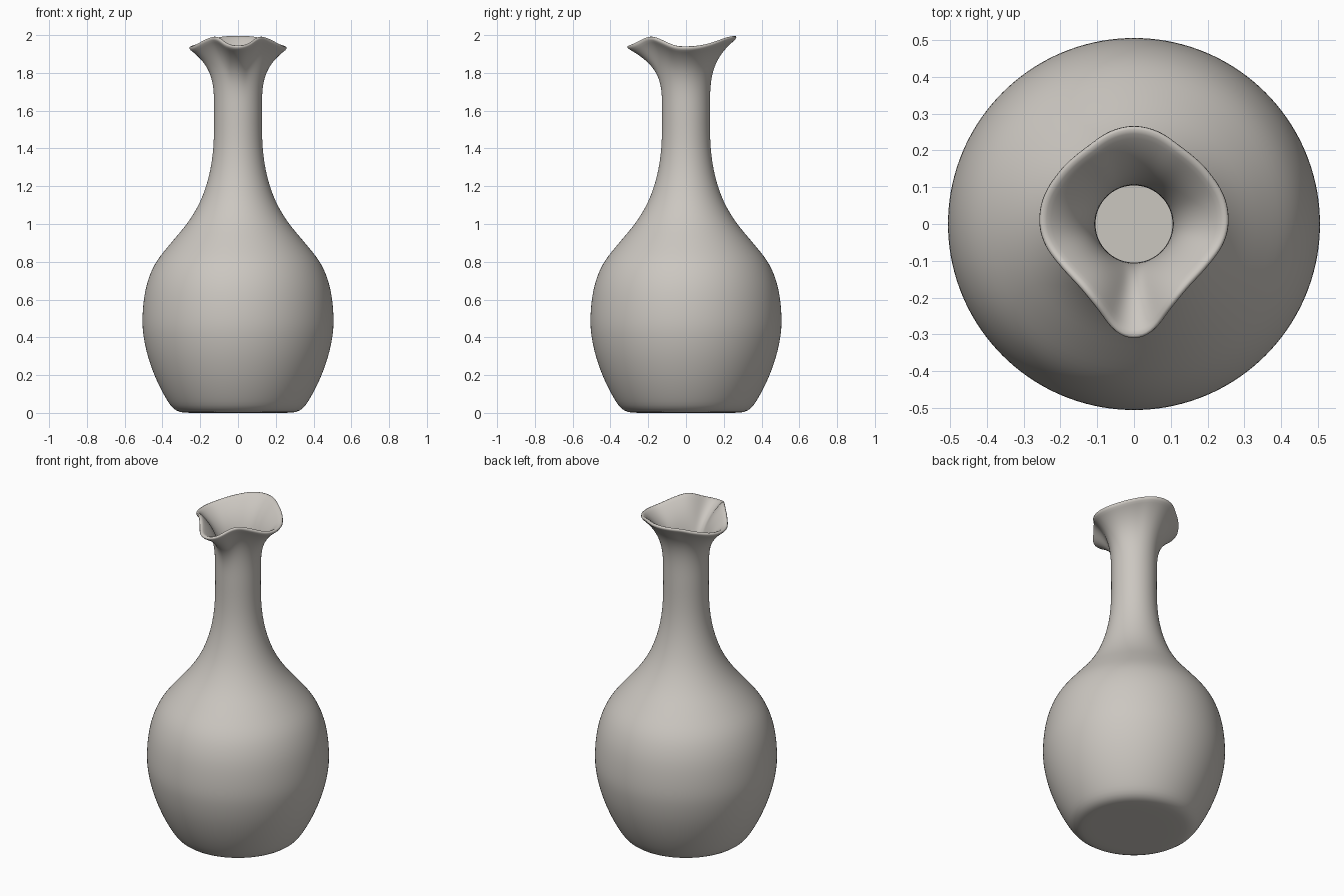
import bpy, bmesh, math

if "Cube" in bpy.data.objects:
    bpy.data.objects.remove(bpy.data.objects["Cube"])


def smooth_curve(pts, x):
    """Cubic Hermite interpolation through (x, value) pairs."""
    n = len(pts)
    i = 0
    while i < n - 2 and x > pts[i + 1][0]:
        i += 1

    def slope(k):
        a, b = pts[max(k - 1, 0)], pts[min(k + 1, n - 1)]
        return (b[1] - a[1]) / (b[0] - a[0])

    (x0, y0), (x1, y1) = pts[i], pts[i + 1]
    h = x1 - x0
    t = (x - x0) / h
    return ((2*t**3 - 3*t**2 + 1) * y0 + (t**3 - 2*t**2 + t) * h * slope(i)
            + (-2*t**3 + 3*t**2) * y1 + (t**3 - t**2) * h * slope(i + 1))


# Body radius by height
BODY = [(0.06, 0.372), (0.12, 0.406), (0.2, 0.443), (0.3, 0.478), (0.4, 0.5),
        (0.48, 0.507), (0.6, 0.499), (0.7, 0.478), (0.8, 0.434), (0.9, 0.355),
        (1.0, 0.271), (1.1, 0.209), (1.2, 0.169), (1.3, 0.144), (1.4, 0.131),
        (1.5, 0.127), (1.6, 0.127)]
# Rim radius and rim height by angle in degrees away from the spout (mirrored)
RIM_R = [(-9.5, 0.306), (0, 0.318), (9.5, 0.306), (23, 0.259), (40, 0.233),
         (59, 0.236), (79, 0.257), (90, 0.264), (106, 0.264), (124, 0.255),
         (148, 0.252), (165, 0.267), (180, 0.274), (195, 0.267)]
RIM_Z = [(-12, 1.943), (0, 1.932), (12, 1.943), (25, 1.975), (35, 1.984),
         (50, 1.970), (75, 1.935), (90, 1.929), (110, 1.936), (135, 1.960),
         (155, 1.979), (180, 1.986), (205, 1.979)]
SEG, NECK_Z, NECK_R = 72, 1.6, 0.127

# Rounded foot, then the body, as (radius, height) rows
rows = [(0.15, 0), (0.27, 0), (0.31, 0.003), (0.345, 0.022)]
rows += [(smooth_curve(BODY, 0.06 + 1.54 * k / 32), 0.06 + 1.54 * k / 32) for k in range(33)]

bm = bmesh.new()
rings = []
angles = [2 * math.pi * s / SEG for s in range(SEG)]
for r, z in rows:
    rings.append([bm.verts.new((r * math.sin(a), -r * math.cos(a), z)) for a in angles])

# Flared neck blending into the wavy spouted rim
FLARE = 14
for k in range(1, FLARE + 1):
    t = (k / FLARE) ** 0.8
    ring = []
    for a in angles:
        d = math.degrees(a)
        d = min(d, 360 - d)
        r = NECK_R + (smooth_curve(RIM_R, d) - NECK_R) * t ** 3.5
        z = NECK_Z + (smooth_curve(RIM_Z, d) - NECK_Z) * t
        ring.append(bm.verts.new((r * math.sin(a), -r * math.cos(a), z)))
    rings.append(ring)

for lo, hi in zip(rings, rings[1:]):
    for s in range(SEG):
        n = (s + 1) % SEG
        bm.faces.new((lo[s], lo[n], hi[n], hi[s]))

# Closed underside
centre = bm.verts.new((0, 0, 0))
for s in range(SEG):
    bm.faces.new((centre, rings[0][(s + 1) % SEG], rings[0][s]))

mesh = bpy.data.meshes.new("carafe")
bm.to_mesh(mesh)
bm.free()
carafe = bpy.data.objects.new("carafe", mesh)
bpy.context.collection.objects.link(carafe)
mesh.shade_smooth()

# Wall thickness inward, with a softened lip
wall = carafe.modifiers.new("wall", 'SOLIDIFY')
wall.thickness = 0.022
wall.offset = -1
soft = carafe.modifiers.new("soft", 'SUBSURF')
soft.levels = soft.render_levels = 1

clay = bpy.data.materials.new("warm grey ceramic")
clay.diffuse_color = (0.60, 0.57, 0.53, 1)
clay.use_nodes = True
clay.node_tree.nodes["Principled BSDF"].inputs["Base Color"].default_value = clay.diffuse_color
mesh.materials.append(clay)
